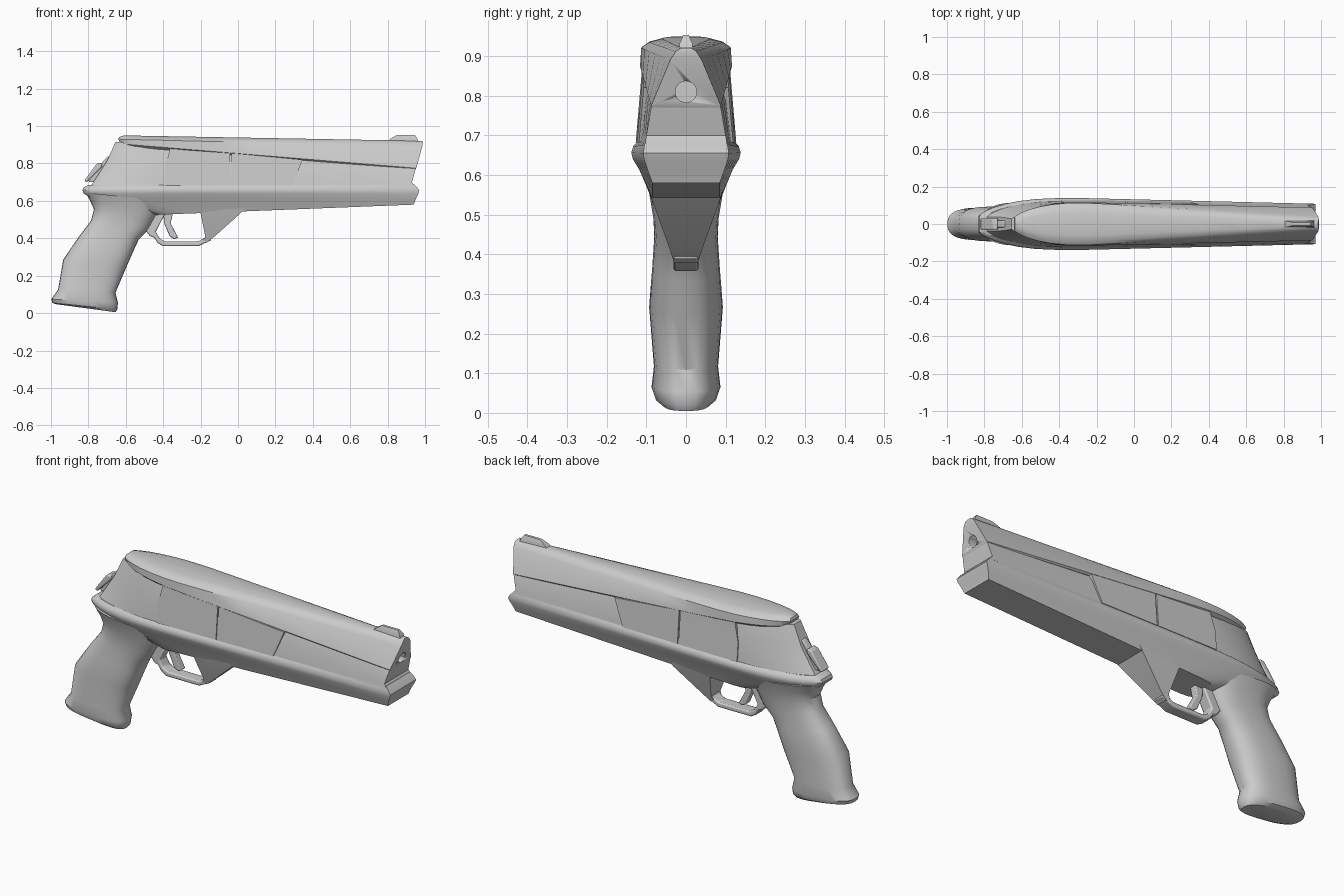
import bpy, bmesh, math
from mathutils import Vector

if "Cube" in bpy.data.objects:
    bpy.data.objects.remove(bpy.data.objects["Cube"])

mat = bpy.data.materials.new("light_grey")
mat.diffuse_color = (0.6, 0.6, 0.6, 1)
mat.use_nodes = True
mat.node_tree.nodes["Principled BSDF"].inputs["Base Color"].default_value = mat.diffuse_color


def make(name, verts, faces, angle=30):
    me = bpy.data.meshes.new(name)
    me.from_pydata(verts, [], faces)
    bm = bmesh.new()
    bm.from_mesh(me)
    bmesh.ops.recalc_face_normals(bm, faces=bm.faces)
    bm.to_mesh(me)
    bm.free()
    me.materials.append(mat)
    ob = bpy.data.objects.new(name, me)
    bpy.context.collection.objects.link(ob)
    bpy.ops.object.select_all(action='DESELECT')
    ob.select_set(True)
    bpy.context.view_layer.objects.active = ob
    bpy.ops.object.shade_smooth_by_angle(angle=math.radians(angle))
    return ob


def loft(name, rings, angle=30, strip_caps=False):
    """Skin equal-length closed rings, capping both ends."""
    n = len(rings[0])
    verts = [v for r in rings for v in r]
    faces = [(k * n + i, k * n + (i + 1) % n, (k + 1) * n + (i + 1) % n, (k + 1) * n + i)
             for k in range(len(rings) - 1) for i in range(n)]
    for base in (0, (len(rings) - 1) * n):
        if strip_caps:
            faces += [(base + i, base + i + 1, base + n - 2 - i, base + n - 1 - i) for i in range(n // 2 - 1)]
        else:
            faces.append(tuple(range(base, base + n)))
    return make(name, verts, faces, angle)


COLS = [0, .008, .022, .045, .08, .12, .17, .23, .32, .45, .6, .75, .88, 1]


def half_width(x, xr, xf, wr, wf, tail):
    s = max(0, (x + .25) / (xf + .25))
    u = min(1, (x - xr) / tail)
    return (wr + (wf - wr) * s) * math.sqrt(1 - .9 * (1 - u) ** 2)


def hull(name, levels, angle=30):
    """Stack plan outlines; level = rear x,z, front x,z, rear/front half width, tail length."""
    rings = []
    for xr, zr, xf, zf, wr, wf, tail in levels:
        side = [(xr + (xf - xr) * t, zr + (zf - zr) * t) for t in COLS]
        left = [(x, half_width(x, xr, xf, wr, wf, tail), z) for x, z in side]
        rings.append(left + [(x, -y, z) for x, y, z in reversed(left)])
    return loft(name, rings, angle, True)


def prism(name, outline, half, bevel=0.0):
    """Extrude a side outline (x, z) across y."""
    n = len(outline)
    ob = loft(name, [[(x, s * half, z) for x, z in outline] for s in (-1, 1)])
    if bevel:
        m = ob.modifiers.new("bevel", 'BEVEL')
        m.width, m.segments, m.limit_method = bevel, 2, 'ANGLE'
    return ob


# lower frame with protruding rim
hull("lower_frame", [
    (-.45, .525, .94, .58, .085, .085, .1),
    (-.79, .615, .95, .61, .118, .096, .35),
    (-.825, .64, .965, .64, .134, .106, .4),
    (-.832, .657, .97, .655, .138, .108, .42),
    (-.825, .672, .955, .675, .133, .105, .42),
    (-.80, .684, .94, .69, .12, .10, .4)], 35)

# receiver between frame and slide
receiver = hull("receiver", [
    (-.80, .67, .945, .68, .123, .104, .38),
    (-.78, .69, .93, .70, .121, .10, .38),
    (-.70, .815, .95, .77, .113, .088, .35),
    (-.655, .915, .965, .84, .088, .055, .32)], 25)

# long tapering slide
slide = hull("slide", [
    (-.61, .89, .95, .77, .10, .085, .3),
    (-.628, .905, .953, .775, .116, .088, .32),
    (-.64, .93, .985, .89, .113, .04, .34),
    (-.635, .942, .988, .912, .093, .026, .34),
    (-.61, .95, .985, .921, .06, .012, .32)], 35)

# bore cut into the muzzle
R = [(math.cos(a * math.tau / 24) * .027, .81 + math.sin(a * math.tau / 24) * .027) for a in range(24)]
cutter = loft("bore_cutter", [[(x, y, z) for y, z in R] for x in (.8, 1.1)])
for ob in (receiver, slide):
    m = ob.modifiers.new("bore", 'BOOLEAN')
    m.operation, m.solver, m.object = 'DIFFERENCE', 'EXACT', cutter
    bpy.context.view_layer.objects.active = ob
    bpy.ops.object.modifier_apply(modifier="bore")
bpy.data.objects.remove(cutter)

# side panels, following the receiver surface
def panel_y(x, z):
    base = .127 - (z - .68) * .085
    return base * (1 - .14 * max(0, (x + .25) / 1.2))


PANELS = {"rear": [(-.388, -.043), (-.388, -.043), (-.362, -.043)],
          "front": [(-.036, .288), (-.036, .318), (-.036, .345)]}
for label, spans in PANELS.items():
    for s, side in ((-1, "right"), (1, "left")):
        rings = []
        for level, (x0, x1) in enumerate(spans):
            ring = []
            for x in (x0, x1):
                top = .855 - .092 * x - .003
                z = .682 + (top - .682) * level / 2
                ring.append((x, s * panel_y(x, z), z))
            rings.append(ring + [(x, s * .085, z) for x, y, z in reversed(ring)])
        loft(f"{label}_panel_{side}", rings, 20)

# grip: front x,z, back x,z, half width
GRIP = [(-.40, .60, -.815, .645, .115), (-.43, .535, -.79, .60, .095), (-.475, .45, -.77, .555, .083),
        (-.53, .395, -.785, .495, .08), (-.56, .33, -.85, .41, .085), (-.595, .25, -.935, .285, .093),
        (-.655, .11, -.962, .125, .081), (-.642, .055, -.998, .075, .087), (-.645, .02, -.993, .055, .077),
        (-.655, .005, -.975, .048, .06)]
rings = []
for fx, fz, bx, bz, w in GRIP:
    ring = []
    for i in range(28):
        a = i * math.tau / 28
        c, s = math.cos(a), math.sin(a)
        t = .5 - .5 * math.copysign(abs(c) ** .75, c)
        y = w * math.copysign(abs(s) ** .75, s)
        ring.append((fx + (bx - fx) * t, y, fz + (bz - fz) * t))
    rings.append(ring)
loft("grip", rings, 35)

# wedge in front of the trigger, narrowing downwards
def box_ring(x0, x1, w, z):
    return [(x0, -w, z), (x1, -w, z), (x1, w, z), (x0, w, z)]


loft("guard_wedge", [box_ring(-.205, .04, .092, .56), box_ring(-.20, .015, .085, .535),
                     box_ring(-.175, -.125, .04, .41), box_ring(-.19, -.165, .03, .378)])

# trigger guard bow
prism("trigger_guard", [(-.50, .45), (-.47, .41), (-.45, .405), (-.43, .375), (-.40, .358), (-.21, .358),
                        (-.14, .392), (-.165, .412), (-.21, .384), (-.39, .384), (-.42, .40),
                        (-.44, .435), (-.385, .54), (-.46, .54)], .032, .007)

# trigger blade
prism("trigger", [(-.40, .55), (-.345, .55), (-.36, .48), (-.32, .405), (-.34, .395), (-.365, .41), (-.395, .48)], .018, .005)

# hammer and its spur at the rear
prism("hammer", [(-.80, .70), (-.72, .70), (-.67, .83), (-.695, .84), (-.71, .825), (-.74, .79)], .018, .005)
prism("hammer_spur", [(-.822, .708), (-.808, .70), (-.725, .785), (-.73, .805), (-.755, .80)], .03, .006)

# front sight
loft("front_sight", [box_ring(.80, .965, .018, .915), box_ring(.815, .96, .016, .932),
                     box_ring(.85, .945, .007, .953)])
